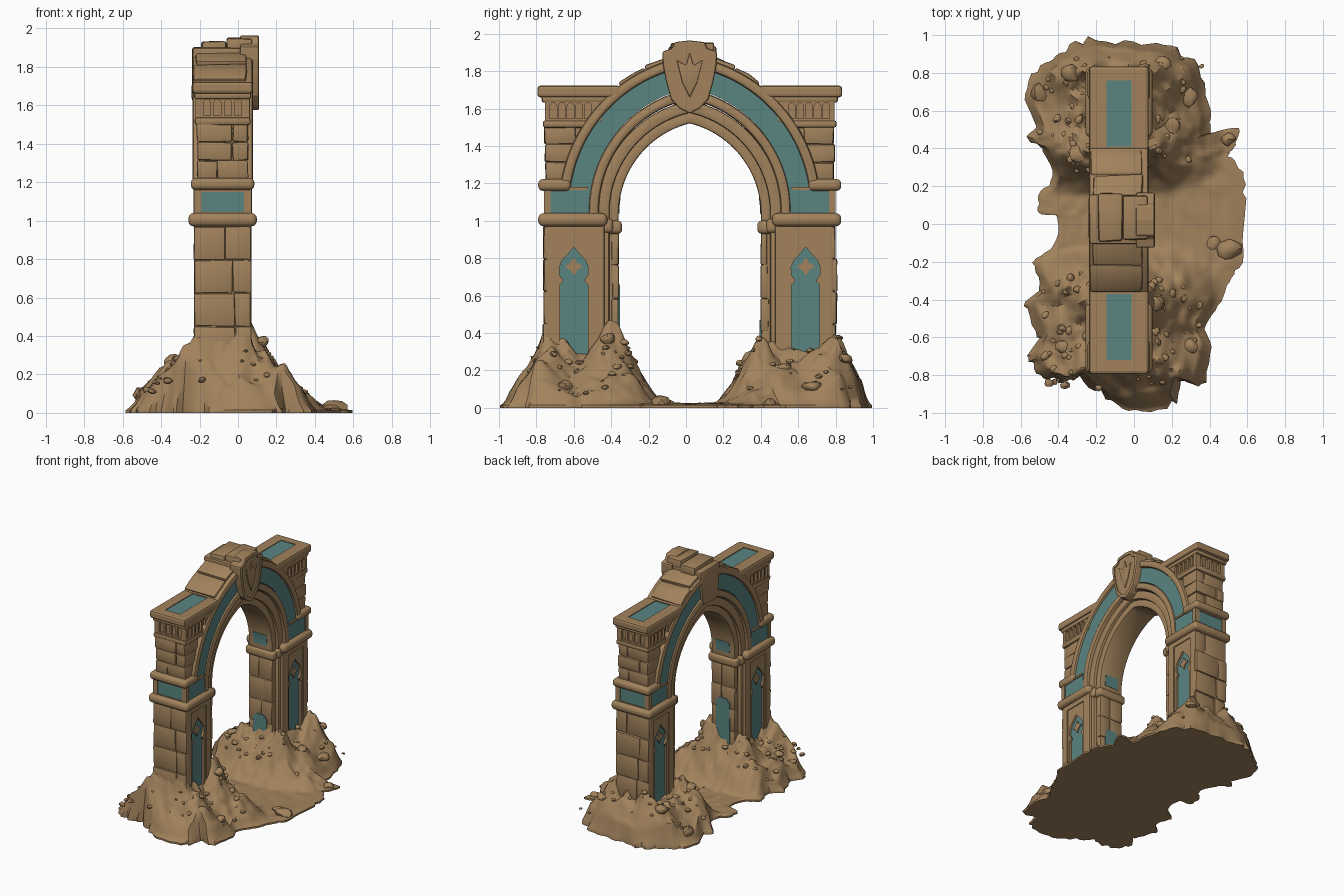
import bpy, bmesh, math, random
from mathutils import Vector, noise

if "Cube" in bpy.data.objects:
    bpy.data.objects.remove(bpy.data.objects["Cube"])

random.seed(4)
CX, CY = -0.08, 0.02          # centre of the arch in plan
C = 0.12                      # arc-centre offset of the pointed arch


def material(name, rgb):
    m = bpy.data.materials.new(name)
    m.diffuse_color = (*rgb, 1)
    m.use_nodes = True
    m.node_tree.nodes["Principled BSDF"].inputs["Base Color"].default_value = m.diffuse_color
    return m


STONE = material("sandstone", (0.36, 0.225, 0.108))
TEAL = material("teal_inlay", (0.10, 0.235, 0.222))


def finish(bm, name, mat):
    bmesh.ops.recalc_face_normals(bm, faces=bm.faces)
    me = bpy.data.meshes.new(name)
    bm.to_mesh(me)
    bm.free()
    me.materials.append(mat)
    for p in me.polygons:
        p.use_smooth = True
    me.set_sharp_from_angle(angle=math.radians(38))
    ob = bpy.data.objects.new(name, me)
    bpy.context.collection.objects.link(ob)
    return ob


def solid(name, parts, mat=STONE, s=1, bevel=0.0, rough=0.0, segs=2):
    """Join prisms (polygon, start, end, axis); s mirrors across the arch."""
    bm = bmesh.new()
    for poly, a0, a1, axis in parts:
        rows = []
        for a in (a0, a1):
            row = []
            for u, v in poly:
                x, y, z = {'x': (a, u, v), 'y': (u, a, v), 'z': (u, v, a)}[axis]
                j = [random.uniform(-rough, rough) for _ in range(3)]
                row.append(bm.verts.new((CX + x + j[0], CY + s * y + j[1], z + j[2])))
            rows.append(row)
            bm.faces.new(row)
        n = len(poly)
        for i in range(n):
            k = (i + 1) % n
            bm.faces.new((rows[0][i], rows[0][k], rows[1][k], rows[1][i]))
    bmesh.ops.recalc_face_normals(bm, faces=bm.faces)
    if bevel:
        edges = [e for e in bm.edges if e.calc_face_angle(0) > 0.6]
        bmesh.ops.bevel(bm, geom=edges, offset=bevel, segments=segs, profile=0.5,
                        affect='EDGES', clamp_overlap=True)
    return finish(bm, name, mat)


def rect(u0, u1, v0, v1):
    return [(u0, v0), (u1, v0), (u1, v1), (u0, v1)]


def box(name, hx, y0, y1, z0, z1, **kw):
    return solid(name, [(rect(y0, y1, z0, z1), -hx, hx, 'x')], **kw)


def cut(ob, parts, s):
    tool = solid("cutter", parts, s=s)
    mod = ob.modifiers.new("cut", 'BOOLEAN')
    mod.operation, mod.solver, mod.object = 'DIFFERENCE', 'EXACT', tool
    dg = bpy.context.evaluated_depsgraph_get()
    me = bpy.data.meshes.new_from_object(ob.evaluated_get(dg))
    for p in me.polygons:
        p.use_smooth = False
    ob.modifiers.clear()
    ob.data = me
    bpy.data.objects.remove(tool)


def both(poly, inner, outer):
    """The same prism on both broad faces."""
    return [(poly, inner, outer, 'x'), (poly, -outer, -inner, 'x')]


def arc(r, zs, t0=0.0, n=26):
    t1 = math.acos(C / r)
    pts = [(r * math.cos(t0 + (t1 - t0) * i / n) - C,
            zs + r * math.sin(t0 + (t1 - t0) * i / n)) for i in range(n + 1)]
    return pts if t0 else [(r - C, 0.985)] + pts


def ring(name, r0, r1, zs, hx, mat=STONE, t0=0.0, bevel=0.01):
    a, b = arc(r0, zs, t0), arc(r1, zs, t0)
    poly = (a + [(-y, z) for y, z in a[-2::-1]] +
            [(-y, z) for y, z in b] + b[-2::-1])
    solid(name, [(poly, -hx, hx, 'x')], mat, bevel=bevel)


# Arch rings, from the opening outward
ring("arch_soffit", 0.50, 0.56, 1.035, 0.105)
ring("arch_inner_step", 0.55, 0.615, 1.04, 0.128)
ring("arch_inner_moulding", 0.605, 0.66, 1.055, 0.152, bevel=0.018)
ring("arch_teal_band", 0.65, 0.775, 1.07, 0.138, TEAL, bevel=0)
ring("arch_outer_moulding", 0.765, 0.82, 1.07, 0.157, t0=0.12, bevel=0.018)

# Lancet outline, star and niche outline
half = [(0.075, 0.2), (0.075, 0.655), (0.055, 0.68), (0.076, 0.71), (0.078, 0.75),
        (0.062, 0.79), (0.032, 0.82)]
lancet = [(0.62 + u, z) for u, z in half] + [(0.62, 0.86)] + \
         [(0.62 - u, z) for u, z in half[::-1]]
star = [(0.62 + r * math.sin(i * math.pi / 4), 0.755 + r * math.cos(i * math.pi / 4))
        for i, r in enumerate((0.05, 0.026) * 4)]


def niche(u):
    return [(u - 0.018, 1.546), (u + 0.018, 1.546)] + \
           [(u + 0.018 * math.cos(t), 1.61 + 0.022 * math.sin(t))
            for t in [math.pi * i / 6 for i in range(7)]]


def courses(name, hx, y0, y1, z0, z1, n, s, amp):
    """Stack of worn masonry blocks, some split in two across x."""
    h = (z1 - z0) / n
    parts = []
    for i in range(n):
        a, b = z0 + i * h + 0.001, z0 + (i + 1) * h - 0.001
        m = random.uniform(-0.5, 0.5) * hx
        e = random.uniform(-0.006, 0.006)
        for x0, x1 in ((-hx, m - 0.001), (m + 0.001, hx)):
            parts.append((rect(y0, y1 + e, a, b), x0, x1, 'x'))
    solid(name, parts, s=s, bevel=0.008, rough=amp)


for s, side in ((-1, "front"), (1, "rear")):
    # Lower pier with recessed panel and lancet
    pier = box(side + "_pier", 0.15, 0.455, 0.77, 0.02, 0.98, s=s, bevel=0.012)
    cut(pier, both(rect(0.525, 0.715, 0.15, 0.93), 0.143, 0.2), s)
    cut(pier, both(lancet, 0.122, 0.2), s)
    solid(side + "_lancet_inlay", both(lancet, 0.121, 0.126), TEAL, s=s)
    solid(side + "_lancet_star", both(star, 0.12, 0.134), s=s)
    courses(side + "_pier_end_blocks", 0.148, 0.74, 0.782, 0.1, 0.97, 5, s, 0.004)
    # Stepped jamb with inlays facing the opening
    box(side + "_jamb_step", 0.128, 0.43, 0.5, 0.02, 1.05, s=s, bevel=0.012)
    box(side + "_jamb_core", 0.1, 0.386, 0.5, 0.02, 1.04, s=s)
    courses(side + "_jamb_blocks", 0.105, 0.38, 0.42, 0.05, 0.94, 5, s, 0.003)
    box(side + "_jamb_capital", 0.128, 0.362, 0.47, 0.93, 1.0, s=s, bevel=0.022, segs=3)
    box(side + "_jamb_step_capital", 0.142, 0.41, 0.48, 0.935, 1.01, s=s, bevel=0.02, segs=3)
    zt = 0.66 if s < 0 else 0.47
    plate = [(-0.06, 0.25), (0.06, 0.25), (0.06, zt - 0.03), (0.03, zt), (-0.03, zt),
             (-0.06, zt - 0.03)]
    solid(side + "_jamb_inlay", [(plate, 0.374, 0.382, 'y')], TEAL, s=s)
    curved = [(r * math.cos(t) - C, 1.035 + r * math.sin(t)) for r, ts in
              ((0.497, (0, 0.06, 0.12, 0.18)), (0.504, (0.18, 0.12, 0.06, 0))) for t in ts]
    solid(side + "_soffit_inlay", [(curved, -0.06, 0.06, 'x')], TEAL, s=s)
    # Impost moulding and inlaid band
    box(side + "_impost_moulding", 0.178, 0.44, 0.81, 0.97, 1.04, s=s, bevel=0.028, segs=3)
    band = box(side + "_inlaid_band", 0.15, 0.545, 0.78, 1.02, 1.18, s=s)
    cut(band, both(rect(0.5, 0.745, 1.03, 1.165), 0.14, 0.2) +
        [(rect(-0.11, 0.11, 1.045, 1.15), 0.77, 0.85, 'y')], s)
    solid(side + "_band_side_inlay", both(rect(0.54, 0.747, 1.03, 1.17), 0.136, 0.142), TEAL, s=s)
    solid(side + "_band_end_inlay", [(rect(-0.111, 0.111, 1.044, 1.151), 0.765, 0.773, 'y')],
          TEAL, s=s)
    box(side + "_band_moulding", 0.165, 0.635, 0.81, 1.16, 1.222, s=s, bevel=0.024, segs=3)
    # Upper pier and spandrel
    box(side + "_spandrel", 0.12, 0.46, 0.74, 1.2, 1.67, s=s)
    courses(side + "_upper_pier", 0.133, 0.61, 0.772, 1.215, 1.505, 3, s, 0.004)
    box(side + "_upper_ledge", 0.146, 0.53, 0.785, 1.497, 1.537, s=s, bevel=0.014)
    # Capital with blind niches
    cap = box(side + "_niche_capital", 0.142, 0.47, 0.775, 1.53, 1.65, s=s, bevel=0.006)
    holes = []
    for i in range(5):
        holes += both(niche(0.545 + i * 0.046), 0.124, 0.2)
    for i in range(4):
        holes.append((niche(-0.081 + i * 0.054), 0.757, 0.85, 'y'))
    cut(cap, holes, s)
    # Cornice with inlaid top
    box(side + "_cornice_neck", 0.148, 0.44, 0.792, 1.632, 1.67, s=s, bevel=0.012)
    top = box(side + "_cornice", 0.158, 0.37, 0.815, 1.66, 1.722, s=s, bevel=0.016)
    cut(top, [(rect(-0.066, 0.066, 0.39, 0.74), 1.712, 1.8, 'z')], s)
    solid(side + "_top_inlay", [(rect(-0.067, 0.067, 0.389, 0.741), 1.708, 1.716, 'z')], TEAL, s=s)
    # Worn slabs on the crown of the arch
    for k, (t0, t1, r) in enumerate(((0.93, 1.12, 0.832), (1.125, 1.4, 0.842))):
        poly = [(q * math.cos(t) - C, 1.07 + q * math.sin(t))
                for q, t in ((0.79, t0), (r, t0), (r, (t0 + t1) / 2), (r, t1), (0.79, t1))]
        solid(f"{side}_crown_slab_{k}", [(poly, -0.15 + 0.015 * k, 0.125, 'x')], s=s,
              bevel=0.012, rough=0.007)

# Keystone blocks and shield
wedge = [(-0.09, 1.62), (0.09, 1.62), (0.135, 1.9), (-0.125, 1.9)]
solid("keystone_block", [(wedge, -0.158, 0.15, 'x')], bevel=0.015, rough=0.004)
solid("keystone_cap", [(rect(-0.11, 0.14, 1.86, 1.93), -0.11, 0.02, 'x'),
                       (rect(-0.1, 0.13, 1.86, 1.95), 0.021, 0.15, 'x')],
      bevel=0.012, rough=0.005)
edge = [(0.055, 1.6), (0.1, 1.65), (0.128, 1.75), (0.144, 1.84), (0.146, 1.905),
        (0.095, 1.92), (0.08, 1.955)]
shield = [(0, 1.572)] + edge + [(0, 1.964)] + [(-u, z) for u, z in edge[::-1]]
body = solid("keystone_shield", [(shield, 0.09, 0.19, 'x')], bevel=0.01)
cut(body, [([(u * 0.82, 1.78 + (z - 1.78) * 0.84) for u, z in shield], 0.182, 0.25, 'x')], 1)
boss = [(0, 1.66), (0.04, 1.74), (0.07, 1.86), (0.02, 1.83), (0, 1.9), (-0.02, 1.83),
        (-0.07, 1.86), (-0.04, 1.74)]
solid("shield_boss", [(boss, 0.17, 0.19, 'x')], bevel=0.006)


# Sand mounds: height falls away from each pier, higher at its corners
def height(x, y):
    dx = max(abs(x - CX) - 0.15, 0) / 0.42
    Y = abs(y - CY)
    dy = (Y - 0.78) / 0.24 if Y > 0.78 else max(0.38 - Y, 0) / 0.25
    h0 = 0.26 + 0.11 * min(1, abs(Y - 0.6) / 0.18)
    h = h0 * max(0, 1 - math.hypot(dx, dy)) ** 1.4
    n = noise.noise(Vector((x * 7, y * 7, 1.7)))
    f = noise.noise(Vector((x * 18, y * 18, 5.1)))
    return h * (1 + 0.4 * n + 0.15 * f) + 0.008 + 0.01 * f


outline = [(-.25, 1), (0, .97), (.2, .95), (.35, .85), (.42, .6), (.4, .48), (.56, .53), (.55, .42),
           (.5, .37), (.58, .28), (.6, .1), (.58, -.22), (.5, -.3), (.46, -.45), (.37, -.55),
           (.42, -.65), (.37, -.88), (.25, -.85), (.22, -.97), (0, -1), (-.15, -.93), (-.3, -.82),
           (-.4, -.85), (-.5, -.81), (-.58, -.72), (-.5, -.6), (-.6, -.43), (-.5, -.35),
           (-.55, -.2), (-.42, -.12), (-.4, .05), (-.51, .05), (-.52, .15), (-.42, .25),
           (-.5, .42), (-.58, .45), (-.52, .52), (-.6, .7), (-.5, .85), (-.4, .92)]
rim = []
for i, p in enumerate(outline):
    q = outline[(i + 1) % len(outline)]
    rim += [(p[0] + (q[0] - p[0]) * k / 5, p[1] + (q[1] - p[1]) * k / 5) for k in range(5)]
N = len(rim)
rim = [tuple(1.008 * (rim[i - 1][a] + rim[i][a] + rim[(i + 1) % N][a]) / 3 for a in (0, 1))
       for i in range(N)]
jag = [1 - random.uniform(0, 0.04) for _ in rim]
bm = bmesh.new()
RINGS, rows = 40, []
for r in range(RINGS + 1):
    t, row = r / RINGS, []
    for (x, y), j in zip(rim, jag):
        g = 1 + (j - 1) * t ** 10
        sx, sy = CX, y * 0.6
        px, py = (sx + (x - sx) * t) * g, (sy + (y - sy) * t) * g
        z = 0.014 + max(0, height(px, py)) * min(1, (1 - t) * 8)
        row.append(bm.verts.new((px, py, z)))
    rows.append(row)
rows.append([bm.verts.new((v.co.x, v.co.y, 0)) for v in rows[-1]])
for a, b in zip(rows, rows[1:]):
    for i in range(N):
        k = (i + 1) % N
        bm.faces.new((a[i], a[k], b[k], b[i]))
bm.faces.new(rows[-1])
bmesh.ops.remove_doubles(bm, verts=rows[0] + rows[1], dist=0.0005)
finish(bm, "sand_mound", STONE)

# Scattered rubble
stones = [(-.5, .7, .05), (.29, .68, .05), (.2, .52, .04), (.5, -.13, .06), (.42, -.1, .035),
          (.5, .45, .035), (-.37, -.65, .045), (-.3, .37, .045), (.3, -.65, .04), (-.33, .8, .045),
          (.12, -.42, .04), (.15, .85, .04)]
for _ in range(150):
    x, y = random.uniform(-0.5, 0.36), random.choice((-1, 1)) * random.uniform(0.26, 0.88)
    if height(x, y) > 0.03:
        stones.append((x, y, random.uniform(0.008, 0.024)))
bm = bmesh.new()
for x, y, r in stones:
    made = bmesh.ops.create_icosphere(bm, subdivisions=2, radius=r)["verts"]
    sq = random.uniform(0.55, 0.85)
    seed = Vector((x * 50, y * 50, 0))
    for v in made:
        v.co *= 1 + 0.5 * noise.noise(v.co / r * 0.9 + seed)
        v.co = Vector((x + v.co.x, y + v.co.y,
                       max(0.002, height(x, y) + 0.012 + v.co.z * sq)))
finish(bm, "rubble_stones", STONE)
